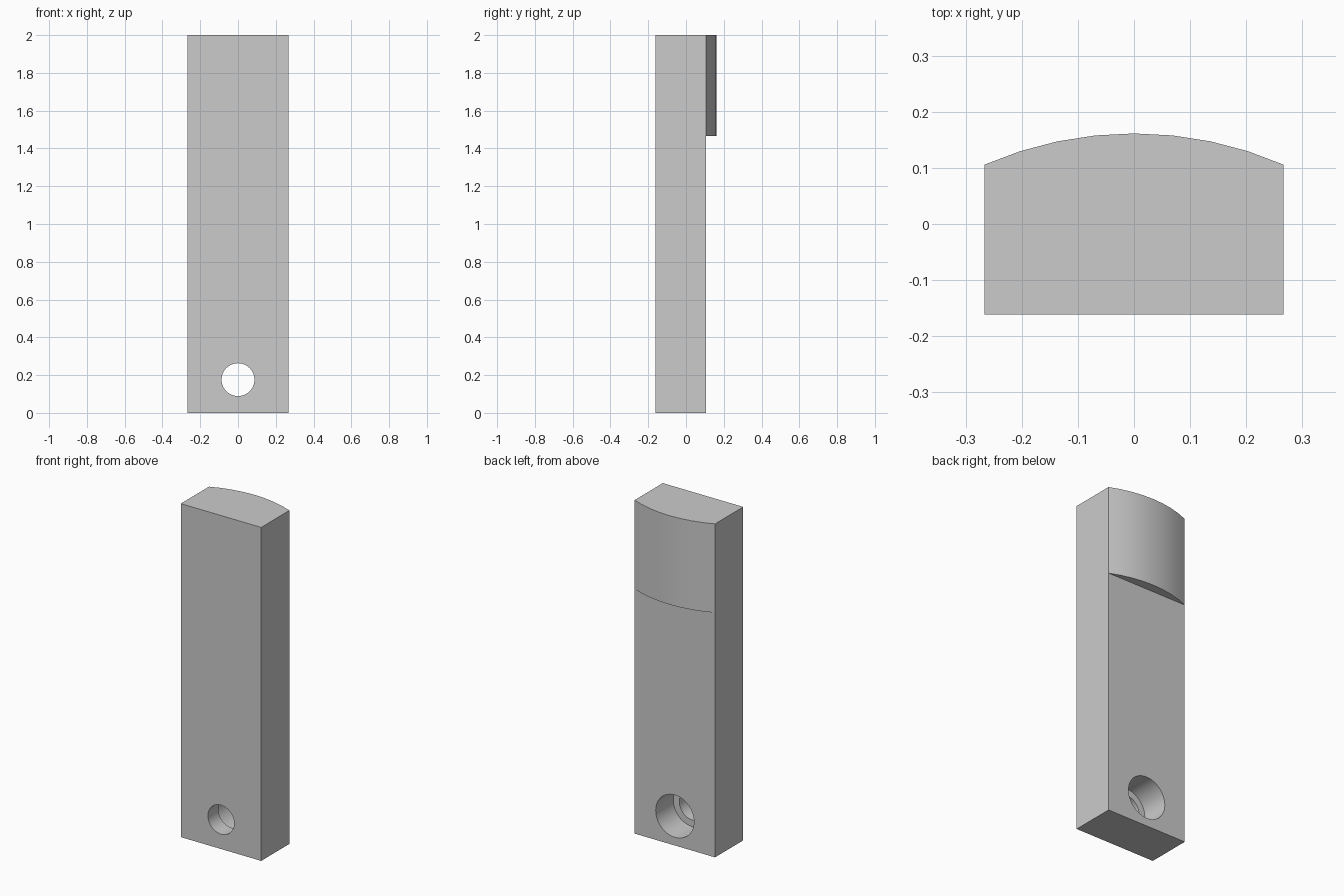
import bpy, bmesh, math
from mathutils import Matrix

cube = bpy.data.objects.get("Cube")
if cube:
    bpy.data.objects.remove(cube, do_unlink=True)

HALF_W, FRONT, BACK, TOP = 0.2667, -0.161, 0.1057, 2.0
PAD_BASE = 1.467
ARC_R, ARC_STEPS = 0.6667, 8
HOLE_Z = 0.176

grey = bpy.data.materials.new("plain grey")
grey.use_nodes = True
colour = (0.6, 0.6, 0.6, 1)
grey.diffuse_color = colour
grey.node_tree.nodes["Principled BSDF"].inputs["Base Color"].default_value = colour


def make_object(name, bm):
    bmesh.ops.recalc_face_normals(bm, faces=bm.faces)
    mesh = bpy.data.meshes.new(name)
    bm.to_mesh(mesh)
    bm.free()
    mesh.materials.append(grey)
    obj = bpy.data.objects.new(name, mesh)
    bpy.context.collection.objects.link(obj)
    return obj


def prism(name, outline, z0, z1):
    bm = bmesh.new()
    base = bm.faces.new([bm.verts.new((x, y, z0)) for x, y in outline])
    grown = bmesh.ops.extrude_face_region(bm, geom=[base], use_keep_orig=True)
    verts = [v for v in grown["geom"] if isinstance(v, bmesh.types.BMVert)]
    bmesh.ops.translate(bm, verts=verts, vec=(0, 0, z1 - z0))
    return make_object(name, bm)


def bore(name, radius, y0, y1):
    bm = bmesh.new()
    place = Matrix.Translation((0, (y0 + y1) / 2, HOLE_Z)) @ Matrix.Rotation(math.pi / 2, 4, "X")
    bmesh.ops.create_cone(bm, cap_ends=True, segments=48, radius1=radius,
                          radius2=radius, depth=y1 - y0, matrix=place)
    obj = make_object(name, bm)
    obj.hide_render = True
    return obj


def activate(obj):
    bpy.ops.object.select_all(action="DESELECT")
    obj.select_set(True)
    bpy.context.view_layer.objects.active = obj


# Flat bar
bar = prism("bar", [(-HALF_W, FRONT), (HALF_W, FRONT), (HALF_W, BACK), (-HALF_W, BACK)], 0, TOP)

# Curved pad on the back of the upper end
half_angle = math.asin(HALF_W / ARC_R)
centre_y = BACK - ARC_R * math.cos(half_angle)
angles = [half_angle * (1 - 2 * i / ARC_STEPS) for i in range(ARC_STEPS + 1)]
arc = [(ARC_R * math.sin(a), centre_y + ARC_R * math.cos(a)) for a in angles]
pad = prism("curved_pad", arc, PAD_BASE, TOP)

# Screw hole, with a wide counterbore from the back
cutters = [bore("screw_hole_cutter", 0.087, FRONT - 0.1, BACK + 0.1),
           bore("counterbore_cutter", 0.127, FRONT + 0.1, BACK + 0.1)]
activate(bar)
for cutter in cutters:
    cut = bar.modifiers.new(cutter.name, "BOOLEAN")
    cut.operation = "DIFFERENCE"
    cut.solver = "EXACT"
    cut.object = cutter
    bpy.ops.object.modifier_apply(modifier=cut.name)
    bpy.data.objects.remove(cutter, do_unlink=True)

for part in (bar, pad):
    activate(part)
    bpy.ops.object.shade_smooth_by_angle(angle=math.radians(15))
